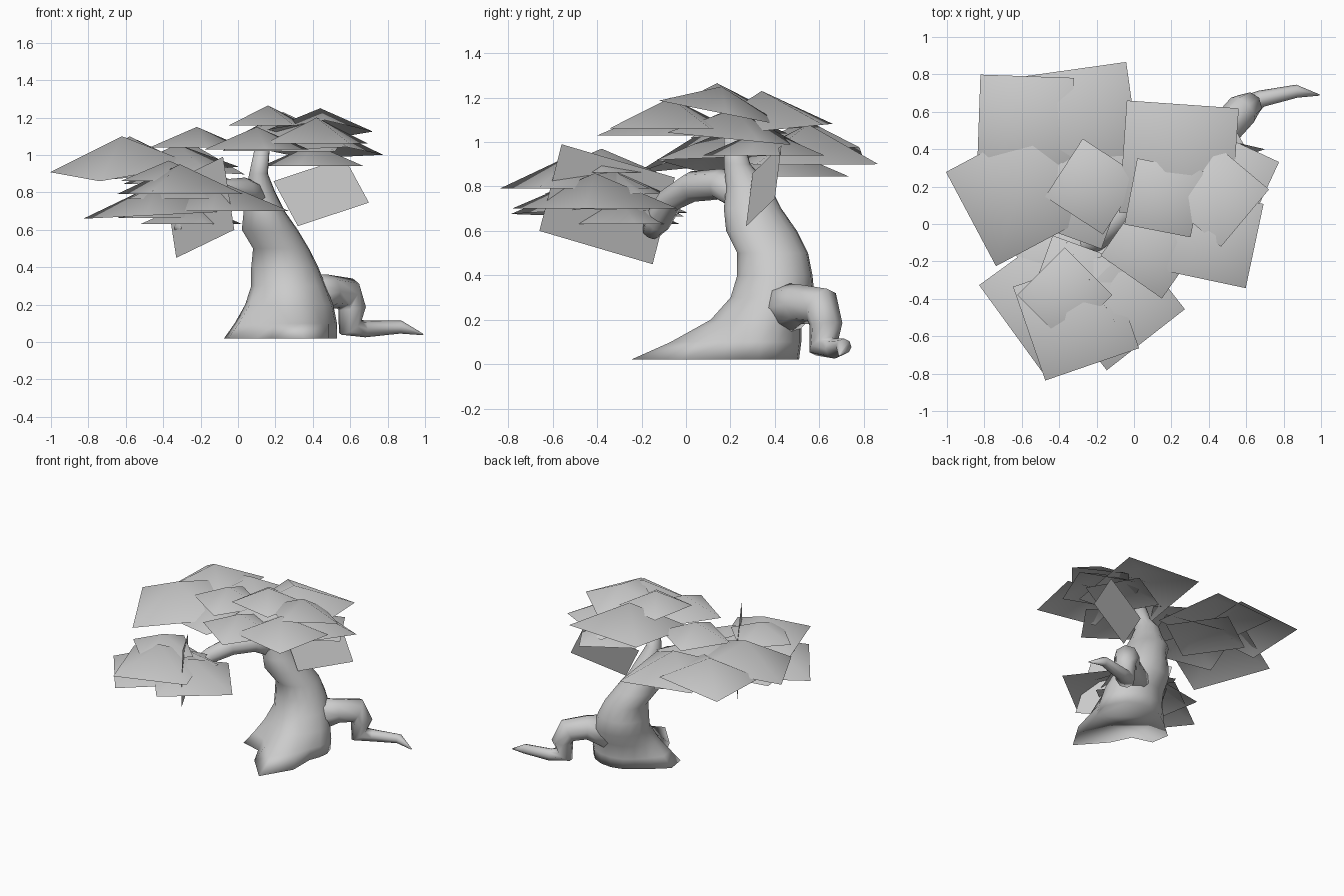
import bpy
import bmesh
import math
from mathutils import Vector

SIDES = 16

cube = bpy.data.objects.get("Cube")
if cube:
    bpy.data.objects.remove(cube, do_unlink=True)

grey = bpy.data.materials.new("plain grey")
grey.use_nodes = True
colour = (0.6, 0.6, 0.6, 1)
grey.diffuse_color = colour
grey.node_tree.nodes["Principled BSDF"].inputs["Base Color"].default_value = colour


def finish(name, bm, fix_normals=True):
    """Turn a bmesh into a smooth-shaded object with the shared material."""
    if fix_normals:
        bmesh.ops.recalc_face_normals(bm, faces=bm.faces)
    for face in bm.faces:
        face.smooth = True
    mesh = bpy.data.meshes.new(name)
    bm.to_mesh(mesh)
    bm.free()
    mesh.materials.append(grey)
    obj = bpy.data.objects.new(name, mesh)
    bpy.context.collection.objects.link(obj)
    return obj


def loft(name, rings):
    """Bridge equal rings of points and cap both ends."""
    bm = bmesh.new()
    loops = [[bm.verts.new(p) for p in ring] for ring in rings]
    for low, high in zip(loops, loops[1:]):
        for i in range(len(low)):
            j = (i + 1) % len(low)
            bm.faces.new((low[i], low[j], high[j], high[i]))
    bm.faces.new(loops[0][::-1])
    bm.faces.new(loops[-1])
    return finish(name, bm)


def tube(name, path, sides=8):
    """Tapered limb along a path of (x, y, z, radius)."""
    points = [Vector(p[:3]) for p in path]
    rings = []
    for i, point in enumerate(points):
        before = points[max(i - 1, 0)]
        after = points[min(i + 1, len(points) - 1)]
        direction = (after - before).normalized()
        across = direction.cross(Vector((0.6, -0.8, 0))).normalized()
        other = direction.cross(across)
        ring = []
        for k in range(sides):
            a = math.tau * k / sides
            ring.append(point + (across * math.cos(a) + other * math.sin(a)) * path[i][3])
        rings.append(ring)
    return loft(name, rings)


def lobe(angle, centre, sharpness):
    return max(0, math.cos(angle - centre)) ** sharpness


# Trunk: centre x, y, height, radii, then how far the front and side roots flare
trunk_rings = [
    (.30, .31, .02, .23, .20, .36, .18),
    (.30, .32, .10, .23, .20, .19, .11),
    (.29, .34, .20, .22, .18, .05, .04),
    (.27, .39, .30, .20, .19, 0, 0),
    (.25, .40, .40, .18, .17, 0, 0),
    (.23, .39, .50, .15, .16, 0, 0),
    (.17, .34, .60, .15, .16, 0, 0),
    (.14, .30, .70, .11, .13, 0, 0),
    (.12, .28, .80, .08, .10, 0, 0),
    (.11, .23, .90, .05, .06, 0, 0),
    (.13, .21, 1.04, .04, .04, 0, 0),
]
front_angle, side_angle = math.radians(-85), math.radians(199)
rings = []
for x, y, z, rx, ry, front, side in trunk_rings:
    ring = []
    for k in range(SIDES):
        a = front_angle + math.tau * k / SIDES
        flare = front * lobe(a, front_angle, 9) + side * lobe(a, side_angle, 7)
        ring.append((x + (rx + flare) * math.cos(a), y + (ry + flare) * math.sin(a), z))
    rings.append(ring)
loft("trunk", rings)

# Arched root at the back and the drooping front limb
tube("arched_root", [
    (.36, .42, .24, .13), (.49, .51, .27, .09), (.58, .61, .26, .09),
    (.61, .63, .18, .075), (.60, .62, .08, .07), (.68, .67, .07, .045),
    (.87, .71, .08, .035), (.99, .69, .04, .004)])
tube("front_limb", [
    (.11, .28, .76, .09), (.03, .15, .81, .07), (-.08, .03, .80, .07),
    (-.18, -.07, .74, .06), (-.27, -.13, .64, .06), (-.31, -.16, .59, .04)])


def foliage(name, cards, pitch=.3):
    """Square leaf cards raised to a peak: peak point, size, turn, slope along x and y."""
    bm = bmesh.new()
    for x, y, z, size, turn, slope_x, slope_y in cards:
        peak = bm.verts.new((x, y, z))
        corners = []
        for k in range(4):
            a = math.radians(turn + 45 + 90 * k)
            dx, dy = (size * math.sqrt(.5) * f for f in (math.cos(a), math.sin(a)))
            dz = slope_x * dx + slope_y * dy - pitch * size
            corners.append(bm.verts.new((x + dx, y + dy, z + dz)))
        for k in range(4):
            bm.faces.new((peak, corners[k], corners[(k + 1) % 4]))
    return finish(name, bm, False)


foliage("crown_foliage", [
    (.24, .34, 1.23, .60, -4, 0, .10),
    (.16, .14, 1.265, .36, -11, 0, 0),
    (.44, .16, 1.25, .40, 50, 0, -.20),
    (.47, .22, 1.15, .46, -25, 0, -.10),
    (.42, -.07, 1.20, .46, -12, 0, 0),
    (.10, -.12, 1.15, .40, -35, 0, 0),
    (.40, .35, 1.06, .40, 30, 0, 0),
])
foliage("side_foliage", [
    (-.22, .20, 1.15, .37, -33, 0, 0),
    (-.62, .16, 1.10, .57, 28, .10, .15),
    (-.58, .54, 1.10, .50, -2, .10, 0),
    (-.28, .55, 1.08, .56, 8, -.05, 0),
    (-.33, .20, 1.06, .52, -20, .10, 0),
    (-.30, .42, .98, .45, 35, 0, 0),
])
foliage("front_foliage", [
    (-.43, -.39, .85, .57, 36, .05, 0),
    (-.10, -.41, .86, .53, 38, 0, 0),
    (-.37, -.38, .97, .36, 45, 0, 0),
    (-.31, -.50, .95, .53, 19, 0, 0),
    (-.40, -.25, .79, .42, 10, 0, 0),
    (-.25, -.30, .75, .40, 60, 0, 0),
    (-.30, -.35, .90, .45, 70, 0, 0),
])


def upright_card(name, corner, along, up):
    """Standing leaf card from one corner and its two edges."""
    bm = bmesh.new()
    corner, along, up = Vector(corner), Vector(along), Vector(up)
    bm.faces.new([bm.verts.new(p) for p in
                  (corner, corner + along, corner + along + up, corner + up)])
    return finish(name, bm, False)


upright_card("back_upright_leaf", (.32, .27, .62), (.38, .13, .125), (-.13, .03, .24))
upright_card("front_upright_leaf", (-.33, -.15, .45), (.31, -.51, .15), (-.06, .10, .39))
